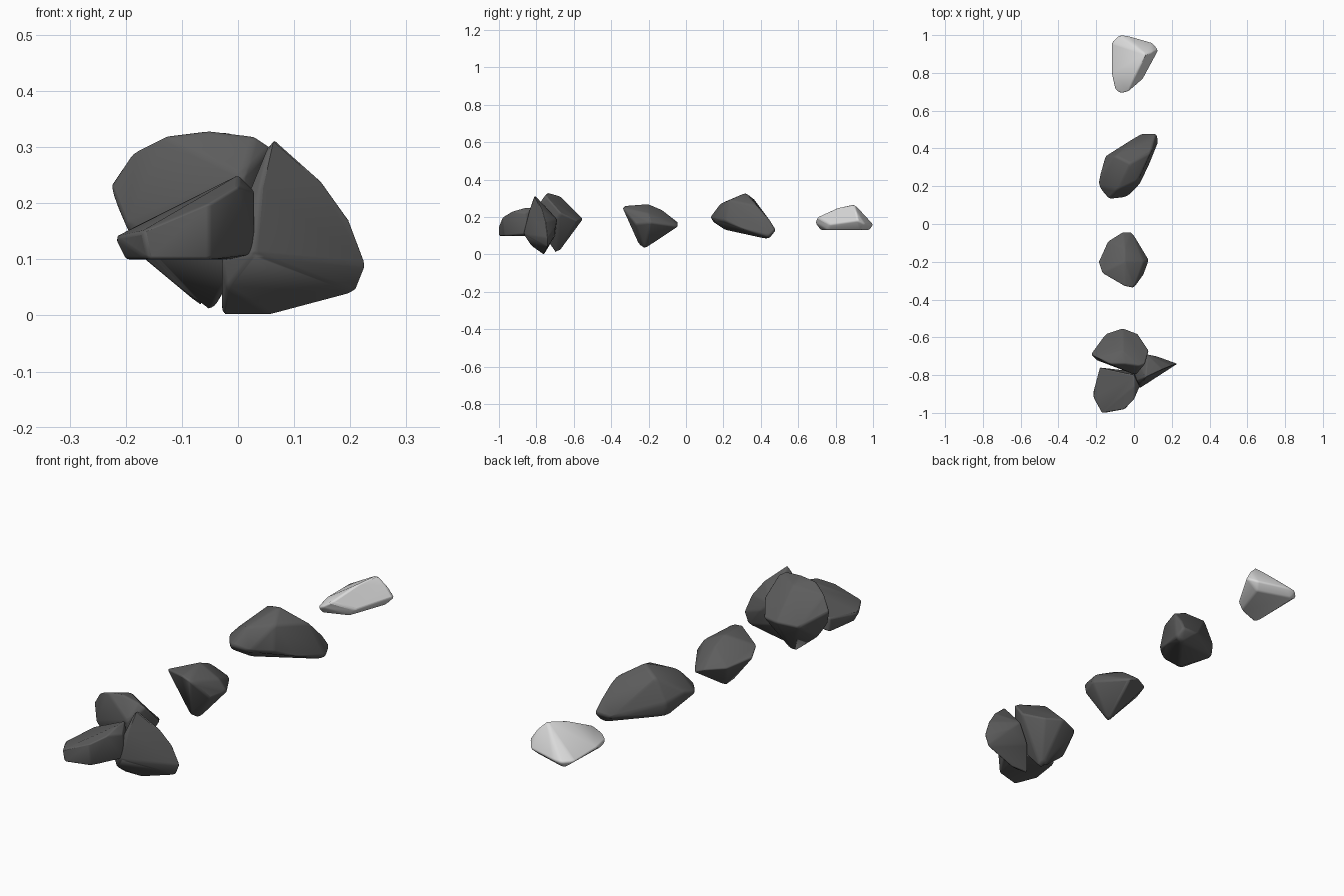
import bpy
import bmesh
import math

cube = bpy.data.objects.get("Cube")
if cube:
    bpy.data.objects.remove(cube, do_unlink=True)


def make_material(name, value):
    material = bpy.data.materials.new(name)
    colour = (value, value, value, 1)
    material.diffuse_color = colour
    material.use_nodes = True
    shader = next(n for n in material.node_tree.nodes if n.type == "BSDF_PRINCIPLED")
    shader.inputs["Base Color"].default_value = colour
    shader.inputs["Roughness"].default_value = 0.8
    return material


dark_stone = make_material("dark grey stone", 0.11)
pale_stone = make_material("pale grey stone", 0.7)


def make_rock(name, material, rounding, corners):
    """Wrap a hull around the corner points, then wear down its edges."""
    bm = bmesh.new()
    for corner in corners:
        bm.verts.new(corner)
    hull = bmesh.ops.convex_hull(bm, input=bm.verts)
    loose = set(hull["geom_interior"]) | set(hull["geom_unused"])
    bmesh.ops.delete(bm, geom=[g for g in loose if isinstance(g, bmesh.types.BMVert)],
                     context="VERTS")
    bmesh.ops.dissolve_limit(bm, angle_limit=math.radians(8),
                             verts=bm.verts, edges=bm.edges)
    bmesh.ops.recalc_face_normals(bm, faces=bm.faces)
    mesh = bpy.data.meshes.new(name)
    bm.to_mesh(mesh)
    bm.free()
    mesh.materials.append(material)
    rock = bpy.data.objects.new(name, mesh)
    bpy.context.collection.objects.link(rock)

    bevel = rock.modifiers.new("worn edges", "BEVEL")
    bevel.width = rounding
    bevel.segments = 3
    bevel.limit_method = "ANGLE"
    bevel.angle_limit = math.radians(12)

    bpy.ops.object.select_all(action="DESELECT")
    rock.select_set(True)
    bpy.context.view_layer.objects.active = rock
    bpy.ops.object.shade_smooth_by_angle(angle=math.radians(50))


# Cluster: low wedge lying at the front
make_rock("cluster_front_wedge", dark_stone, 0.006, [
    (-.22, -.91, .14), (-.2, -.9, .1), (-.17, -1, .15), (-.16, -1, .1),
    (-.05, -.98, .2), (-.05, -.97, .1), (0, -.93, .23), (.03, -.86, .22),
    (0, -.86, .25), (.03, -.85, .11), (0, -.8, .25), (-.18, -.76, .16),
    (-.18, -.76, .1), (0, -.78, .1)])

# Cluster: large boulder at the back
make_rock("cluster_back_boulder", dark_stone, 0.008, [
    (-.23, -.69, .23), (-.19, -.71, .29), (-.13, -.74, .32), (-.05, -.74, .33),
    (.03, -.75, .32), (.06, -.74, .3), (.08, -.67, .22), (-.06, -.67, .31),
    (-.06, -.55, .19), (-.15, -.58, .18), (.02, -.58, .18), (-.05, -.69, 0),
    (-.17, -.69, .1), (-.2, -.72, .16), (.01, -.8, .25), (0, -.76, .1)])

# Cluster: upright slab leaning sideways
make_rock("cluster_side_slab", dark_stone, 0.006, [
    (.06, -.81, .32), (.23, -.74, .09), (.21, -.74, .04), (.06, -.76, 0),
    (-.03, -.76, 0), (.03, -.87, .11), (.04, -.84, .23), (-.03, -.84, .1),
    (-.02, -.83, .05), (.15, -.77, .24), (.2, -.75, .17), (.12, -.7, .14),
    (.07, -.69, .19), (.02, -.7, .1)])

# Small stone with a pointed underside
make_rock("small_pointed_stone", dark_stone, 0.008, [
    (-.19, -.2, .2), (-.14, -.09, .18), (-.06, -.04, .17), (-.01, -.04, .15),
    (.08, -.19, .17), (.05, -.27, .16), (0, -.34, .25), (-.05, -.33, .26),
    (-.17, -.26, .23), (-.05, -.2, .27), (-.05, -.13, .24), (-.04, -.22, .03),
    (-.06, -.25, .05), (.05, -.2, .22)])

# Long peaked stone
make_rock("long_peaked_stone", dark_stone, 0.014, [
    (-.13, .13, .2), (-.14, .15, .17), (-.19, .2, .2), (-.18, .26, .22),
    (-.15, .36, .2), (-.15, .35, .14), (.04, .48, .13), (.12, .48, .13),
    (.13, .44, .1), (.11, .45, .18), (.1, .44, .08), (.09, .38, .26),
    (.08, .3, .14), (.03, .21, .18), (-.04, .14, .19), (-.09, .18, .27),
    (.02, .23, .29), (-.02, .32, .33), (-.1, .36, .3), (-.08, .21, .13)])

# Pale flat stone with a ridge on one side
make_rock("pale_flat_stone", pale_stone, 0.008, [
    (-.07, .69, .17), (-.1, .71, .16), (-.12, .8, .16), (-.12, .96, .16),
    (-.08, 1, .16), (-.04, 1, .16), (.1, .96, .16), (.13, .92, .18),
    (.05, .77, .16), (.02, .81, .25), (.06, .9, .27), (.1, .91, .23),
    (-.03, .7, .2), (-.09, .72, .13), (-.08, .98, .13), (.08, .93, .13),
    (.02, .76, .13), (-.04, .98, .18)])
